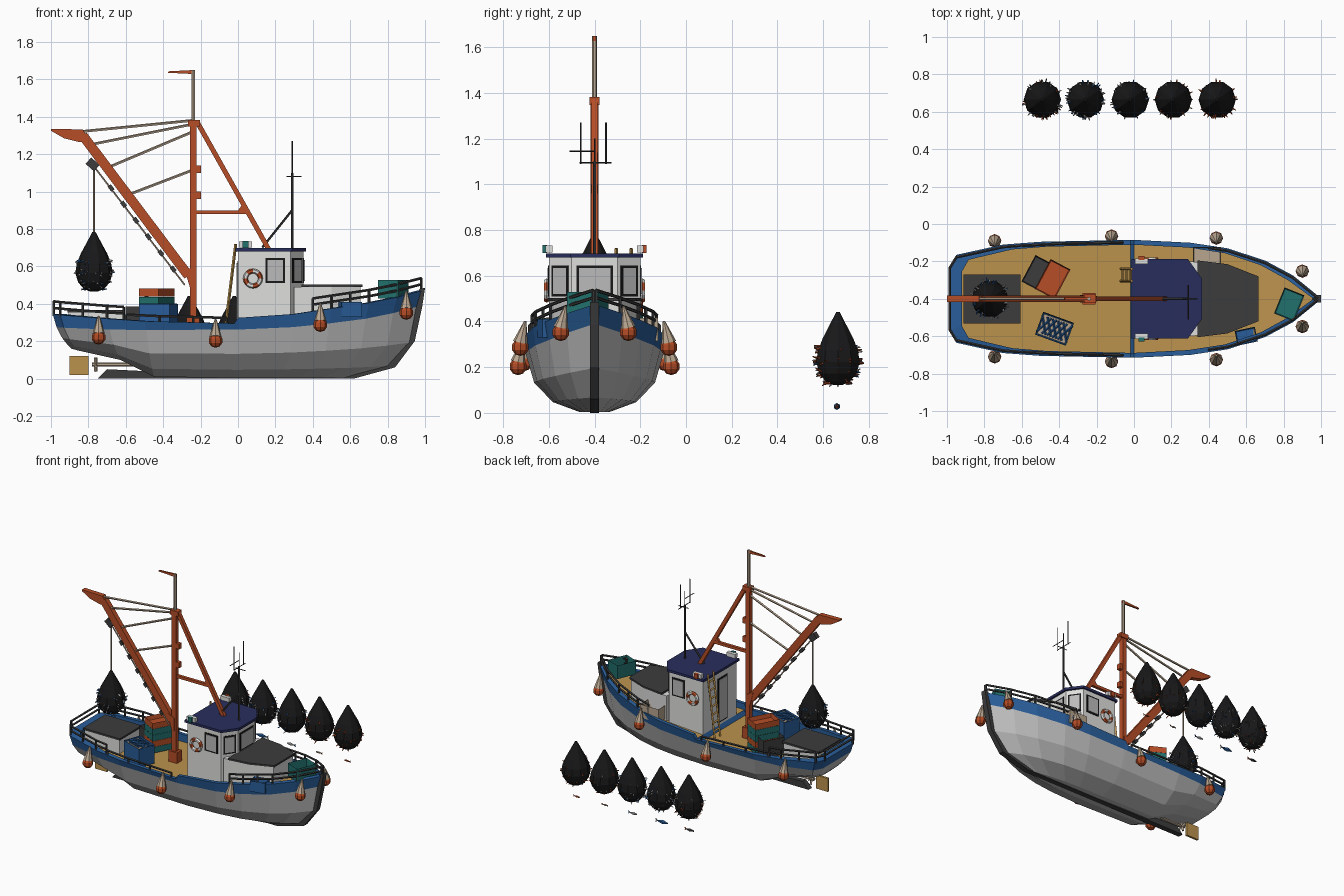
import bpy, bmesh, math, random
from mathutils import Vector, Matrix

if "Cube" in bpy.data.objects:
    bpy.data.objects.remove(bpy.data.objects["Cube"])

random.seed(4)
CY = -0.4  # boat centreline
COLOURS = {"hull_grey": (.5, .5, .5), "white": (.74, .74, .73), "blue": (.022, .11, .32), "navy": (.022, .027, .11),
           "orange": (.47, .075, .02), "tan": (.5, .29, .075), "teal": (.015, .16, .15), "dark_grey": (.045, .045, .045),
           "beige": (.48, .38, .28), "black": (.009, .009, .01)}
M = {}
for n, c in COLOURS.items():
    M[n] = bpy.data.materials.new(n)
    M[n].diffuse_color = (*c, 1)


def finish(name, bm, *mats):
    bmesh.ops.recalc_face_normals(bm, faces=bm.faces)
    me = bpy.data.meshes.new(name)
    bm.to_mesh(me)
    bm.free()
    for m in mats:
        me.materials.append(M[m])
    ob = bpy.data.objects.new(name, me)
    bpy.context.collection.objects.link(ob)
    return ob


def poly(bm, pts, mi=0):
    uniq = []
    for p in pts:
        if all((Vector(p) - Vector(q)).length > 1e-5 for q in uniq):
            uniq.append(p)
    if len(uniq) > 2:
        bm.faces.new([bm.verts.new(p) for p in uniq]).material_index = mi


def box(name, c, s, mat, rot=0):
    bm = bmesh.new()
    bmesh.ops.create_cube(bm, size=1, matrix=Matrix.Translation(c) @ Matrix.Rotation(math.radians(rot), 4, 'Z') @ Matrix.Diagonal((*s, 1)))
    return finish(name, bm, mat)


def prism(name, pts, axis, a, b, mat):
    """Extrude a flat outline along y (points x,z) or z (points x,y)."""
    bm = bmesh.new()
    f = (lambda p, h: (p[0], h, p[1])) if axis == 'y' else (lambda p, h: (p[0], p[1], h))
    lo, hi = [[bm.verts.new(f(p, h)) for p in pts] for h in (a, b)]
    bm.faces.new(lo)
    bm.faces.new(hi)
    for i in range(len(pts)):
        j = (i + 1) % len(pts)
        bm.faces.new((lo[i], lo[j], hi[j], hi[i]))
    return finish(name, bm, mat)


def add_rod(bm, p, q, r, r2=None, n=6):
    p, q = Vector(p), Vector(q)
    mat = Matrix.Translation((p + q) / 2) @ (q - p).to_track_quat('Z', 'Y').to_matrix().to_4x4()
    return bmesh.ops.create_cone(bm, cap_ends=True, segments=n, radius1=r, radius2=r if r2 is None else r2,
                                 depth=(q - p).length, matrix=mat)["verts"]


def rods(name, pairs, r, mat, n=6):
    bm = bmesh.new()
    for p, q in pairs:
        add_rod(bm, p, q, r, n=n)
    return finish(name, bm, mat)


def beam(name, p, q, w, h, mat):
    """Square beam in the centre plane, w across y and h in the xz plane."""
    d = Vector((q[0] - p[0], q[1] - p[1])).normalized()
    k = Vector((-d.y, d.x)) * h / 2
    a, b = Vector(p), Vector(q)
    return prism(name, [a - k, b - k, b + k, a + k], 'y', CY - w / 2, CY + w / 2, mat)


# hull, bulwark and deck: lofted stations (x, half width, sheer z, blue edge z, bottom z)
ST = [(-.99, .17, .345, .275, .16), (-.95, .235, .34, .272, .15), (-.7, .29, .32, .262, .1), (-.5, .305, .307, .26, .01),
      (-.02, .315, .295, .262, .003), (0, .315, .325, .262, .003), (.3, .3, .345, .275, .003), (.5, .27, .375, .295, .003),
      (.7, .205, .405, .32, .003), (.85, .125, .435, .35, .003), (.985, .015, .47, .385, .003)]
BOW, STERN = (.62, .64, .83, .94, .975, 1), (.9, .9, .92, .95, .98, 1)


def section(s):
    x, w, zt, zb, z0 = s
    sc = BOW if x > 0 else STERN
    zs = [z0, z0, z0 + .17 * (zb - z0), z0 + .5 * (zb - z0), zb, zt]
    pts = [(x * k, w * m, z) for k, m, z in zip(sc, (0, .2, .58, .84, .96, 1), zs)]
    xi, wi = x * (.97 if x > 0 else .93), max(w - .026, .003)
    zd = .25 if x < -.01 else zt - .045
    return pts + [(xi, wi, zt), (xi, wi, zd), (xi, 0, zd)]


bm = bmesh.new()
secs = [section(s) for s in ST]
for sg in (1, -1):
    side = [[(x, CY + sg * y, z) for x, y, z in s] for s in secs]
    for i in range(len(side) - 1):
        for j in range(8):
            mi = 0 if j < 4 else 1 if j < 7 or i == 4 else 2
            poly(bm, [side[i][j], side[i + 1][j], side[i + 1][j + 1], side[i][j + 1]], mi)
    P = side[0]
    C = [(p[0], CY, p[2]) for p in P]
    for j in range(7):
        poly(bm, [P[j], P[j + 1], C[j + 1], C[j]], 0 if j < 4 else 1)
bmesh.ops.remove_doubles(bm, verts=bm.verts, dist=1e-5)
finish("hull", bm, "hull_grey", "blue", "tan")
prism("keel_and_stem", [(-.75, 0), (.62, 0), (.84, .06), (.945, .2), (.985, .385), (1, .485), (.97, .48), (.945, .385),
                        (.89, .2), (.79, .09), (.6, .04), (-.5, .04), (-.7, .05)], 'y', CY - .02, CY + .02, "dark_grey")
box("rudder", (-.85, CY, .07), (.1, .016, .1), "tan")
rods("propeller_shaft", [((-.78, CY, .075), (-.55, CY, .075))], .01, "beige")
for k in range(4):
    a = math.pi / 2 * k + .3
    rods("propeller_blade", [((-.76, CY, .075), (-.76, CY + .038 * math.cos(a), .075 + .038 * math.sin(a)))], .009, "beige", 4)


# railings follow the sheer line
def sheer(x, sg, dz):
    for a, b in zip(ST, ST[1:]):
        if a[0] <= x <= b[0]:
            t = (x - a[0]) / (b[0] - a[0])
            w, z = a[1] + t * (b[1] - a[1]), a[2] + t * (b[2] - a[2])
            return Vector((x, CY + sg * max(w - .013, .004), z + dz))


def railing(name, xs, sg, heights):
    pairs = []
    for h in heights:
        pts = [sheer(x, sg, h) for x in xs]
        pairs += list(zip(pts, pts[1:]))
    pairs += [(sheer(x, sg, -.01), sheer(x, sg, heights[-1])) for x in xs]
    rods(name, pairs, .0075, "dark_grey", 5)


for sg in (1, -1):
    railing("stern_railing", (-.985, -.95, -.83, -.7, -.61), sg, (.033, .068))
    railing("side_railing", (-.6, -.42, -.24, -.06), sg, (.028,))
    railing("bow_railing", (.4, .5, .6, .7, .85, .98), sg, (.035, .068))
rods("stern_cross_rail", [(sheer(-.985, 1, h), sheer(-.985, -1, h)) for h in (.033, .068)], .0075, "dark_grey", 5)

# buoys hanging on the hull sides
for x, off, z in ((-.745, .31, .22), (-.12, .335, .203), (.44, .325, .287), (.9, .148, .352)):
    for sg in (1, -1):
        bm = bmesh.new()
        y = CY + sg * off
        bmesh.ops.create_uvsphere(bm, u_segments=8, v_segments=5, radius=.038, matrix=Matrix.Translation((x, y, z)))
        finish("buoy", bm, "orange")
        bm = bmesh.new()
        add_rod(bm, (x, y, z + .02), (x, y - sg * .022, z + .115), .033, .005, 8)
        finish("buoy_rope", bm, "beige")

# aft hatch and wheelhouse
box("aft_hatch", (-.76, CY, .3), (.29, .25, .11), "white")
box("aft_hatch_lid", (-.76, CY, .36), (.305, .262, .014), "dark_grey")
PLAN = [(0, -.2), (.28, -.2), (.35, -.1), (.35, .1), (.28, .2), (0, .2)]
prism("wheelhouse", [(x, CY + y) for x, y in PLAN], 'z', .25, .68, "white")
prism("wheelhouse_roof", [(.17 + (x - .17) * 1.08, CY + y * 1.06) for x, y in PLAN], 'z', .68, .698, "navy")
prism("fore_house", [(.3, CY - .2), (.5, CY - .18), (.655, CY - .115), (.655, CY + .115), (.5, CY + .18), (.3, CY + .2)], 'z', .3, .49, "white")
prism("fore_house_top", [(.34, CY - .205), (.5, CY - .185), (.665, CY - .12), (.665, CY + .12), (.5, CY + .185), (.34, CY + .205)], 'z', .49, .503, "dark_grey")


def window(name, c, ang, w, z0, z1):
    for k, (m, t, fr) in enumerate((("black", .008, 0), ("hull_grey", .014, .011))):
        box(name + ("_frame", "_pane")[k], (c[0], CY + c[1], (z0 + z1) / 2), (w - 2 * fr, t, z1 - z0 - 2 * fr), m, ang)


for sg in (1, -1):
    window("side_window", (.2, sg * .2), 0, .105, .51, .645)
    window("corner_window", (.315, sg * .15), -sg * 55, .09, .51, .645)
window("front_window", (.35, 0), 90, .16, .51, .645)
window("aft_door", (0, -.03), 90, .11, .3, .63)

for sg in (1, -1):
    # life rings with alternating colours, and roof lamps
    bpy.ops.mesh.primitive_torus_add(major_segments=16, minor_segments=6, major_radius=.04, minor_radius=.013,
                                     location=(.08, CY + sg * .21, .535), rotation=(math.pi / 2, 0, 0))
    ring = bpy.context.object
    ring.name = "life_ring"
    ring.data.materials.append(M["orange"])
    ring.data.materials.append(M["white"])
    for p in ring.data.polygons:
        p.material_index = int((math.atan2(p.center.y, p.center.x) + math.pi) / (math.pi / 4)) % 2
    box("lamp_box", (.04, CY + sg * .2, .717), (.07, .03, .03), "white")
    box("lamp_glass", (.04, CY + sg * .218, .717), (.03, .02, .035), "teal" if sg < 0 else "orange")

# ladder
lad = [((-.07, y, .25), (-.012, y, .72)) for y in (-.305, -.24)]
rung = [((-.07 + .058 * t, -.305, .25 + .47 * t), (-.07 + .058 * t, -.24, .25 + .47 * t)) for t in [i / 8 for i in range(1, 8)]]
rods("ladder", lad + rung, .008, "tan", 4)

# antenna
A = lambda y, z: (.29, y, z)
rods("antenna_mast", [(A(CY, .69), A(CY, 1.1)), ((.13, CY, .7), A(CY, .9))], .007, "dark_grey", 5)
rods("antenna_bars", [(A(-.465, 1.095), A(-.325, 1.095)), (A(-.51, 1.145), A(-.4, 1.145)), (A(-.46, 1.09), A(-.46, 1.27)),
                      (A(-.35, 1.09), A(-.35, 1.27)), (A(CY, 1.1), A(CY, 1.2)), ((.26, CY, 1.08), (.34, CY, 1.08))], .0035, "dark_grey", 4)

# mast, boom and rigging
box("mast", (-.24, CY, .815), (.034, .034, 1.13), "orange")
box("mast_foot", (-.24, CY, .29), (.07, .06, .08), "orange")
box("mast_cap", (-.235, CY, 1.365), (.065, .045, .035), "orange")
rods("mast_pole", [((-.24, CY, 1.37), (-.24, CY, 1.65))], .011, "beige")
prism("mast_pennant_arm", [(-.375, 1.635), (-.23, 1.628), (-.23, 1.65), (-.37, 1.643)], 'y', CY - .006, CY + .006, "orange")
for z in (1.12, .98):
    box("mast_clamp", (-.212, CY, z), (.03, .03, .04), "orange")
beam("boom", (-.265, .55), (-.83, 1.3), .036, .052, "orange")
prism("boom_foot", [(-.29, .6), (-.255, .48), (-.235, .48), (-.235, .58)], 'y', CY - .02, CY + .02, "orange")
prism("boom_head", [(-1, 1.335), (-.83, 1.332), (-.79, 1.27), (-.85, 1.265), (-.93, 1.285), (-1, 1.325)], 'y', CY - .018, CY + .018, "orange")
beam("mast_leg", (-.22, 1.375), (.165, .69), .026, .026, "orange")
beam("mast_strut", (-.23, .89), (.045, .89), .022, .02, "orange")
prism("strut_gusset", [(0, .9), (.03, .94), (.06, .885), (.0, .88)], 'y', CY - .01, CY + .01, "orange")
stays = [((-.24, 1.38), (-.84, 1.32)), ((-.24, 1.36), (-.79, 1.25)), ((-.24, 1.32), (-.69, 1.13)), ((-.24, 1.115), (-.58, .985))]
rods("stays", [((a, CY, b), (c, CY, d)) for (a, b), (c, d) in stays], .008, "beige", 5)
rods("hoist_rope", [((-.77, CY, .76), (-.77, CY, 1.13)), ((-.76, CY, 1.12), (-.285, CY, .5))], .005, "beige", 5)
beam("pulley_block", (-.8, 1.165), (-.755, 1.125), .035, .045, "dark_grey")
for i in range(6):
    t = .15 + .14 * i
    x, z = -.76 + .475 * t, 1.125 - .62 * t
    beam("rope_guide", (x, z), (x + .02, z - .026), .03, .022, "dark_grey")


# crates: open boxes with sunken floor
def crate(name, c, s, rot, mat):
    bm = bmesh.new()
    bmesh.ops.create_cube(bm, size=1, matrix=Matrix.Translation(c) @ Matrix.Rotation(math.radians(rot), 4, 'Z') @ Matrix.Diagonal((*s, 1)))
    top = max(bm.faces, key=lambda f: f.calc_center_median().z)
    bmesh.ops.inset_region(bm, faces=[top], thickness=.009)
    bmesh.ops.translate(bm, verts=top.verts, vec=(0, 0, -s[2] * .7))
    return finish(name, bm, mat)


crate("black_crate", (-.52, -.26, .32), (.1, .16, .13), -28, "dark_grey")
for z, m in ((.28, "teal"), (.325, "orange"), (.37, "teal"), (.415, "teal"), (.46, "orange")):
    crate("stacked_crate", (-.435, -.295, z), (.12, .18, .044), -28, m)
crate("bow_crate", (.83, -.43, .478), (.115, .15, .1), -22, "teal")
crate("blue_crate", (.6, -.6, .37), (.11, .08, .08), 12, "blue")
crate("beige_crate", (.39, -.17, .365), (.15, .095, .1), 0, "beige")
crate("lattice_crate", (-.425, -.56, .33), (.175, .13, .14), -20, "blue")
box("lattice_lining", (-.425, -.56, .385), (.157, .112, .01), "beige", -20)
R = Matrix.Rotation(math.radians(-20), 4, 'Z')
for i in range(-2, 3):
    for d in (1, -1):
        a, b = [Vector((-.425, -.56, .396)) + R @ Vector((i * .03 + d * e, e * 1.8, 0)) for e in (-.026, .026)]
        rods("lattice_slat", [(a, b)], .006, "blue", 4)


# net bags: ten-sided teardrops with catch poking through the lower half
def net(name, x, y, z, count, catch):
    prof = [(.02, 0), (.055, .015), (.085, .05), (.1, .1), (.092, .15), (.07, .205), (.04, .26), (.008, .32)]
    bm = bmesh.new()
    rings = [[(x + r * math.cos(k * math.pi / 5), y + r * math.sin(k * math.pi / 5), z + h) for k in range(10)] for r, h in prof]
    for a, b in zip(rings, rings[1:]):
        for k in range(10):
            poly(bm, [a[k], a[k - 1], b[k - 1], b[k]])
    poly(bm, rings[0])
    poly(bm, rings[-1])
    bmesh.ops.remove_doubles(bm, verts=bm.verts, dist=1e-5)
    for _ in range(count):
        r, h = random.choice(prof[1:5])
        a = random.uniform(0, 2 * math.pi)
        d = Vector((math.cos(a), math.sin(a), random.uniform(-.6, .4)))
        p = Vector((x, y, z + h + random.uniform(-.01, .02))) + Vector((d.x, d.y, 0)) * (r - .012)
        mi = random.randint(1, len(catch))
        for v in add_rod(bm, p, p + d * random.uniform(.016, .027), .006, .002, 4):
            for f in v.link_faces:
                f.material_index = mi
    finish(name, bm, "black", *catch)


def fish(name, x, length, mats):
    bm = bmesh.new()
    y, z, l = .66, .028, length / 2
    add_rod(bm, (x - l, y, z), (x - .2 * l, y, z), .004, .3 * l, 6)
    add_rod(bm, (x - .2 * l, y, z), (x + .7 * l, y, z), .3 * l, .07 * l, 6)
    finish(name, bm, mats[0])
    prism(name + "_tail", [(x + .6 * l, z), (x + l, z + .3 * l), (x + .9 * l, z), (x + l, z - .3 * l)], 'y', y - .003, y + .003, mats[-1])


net("hanging_net", -.77, CY, .465, 90, ("blue", "white", "hull_grey"))
for x, n, c, l in ((-.49, 90, ("dark_grey", "hull_grey", "orange"), .075), (-.26, 90, ("blue", "white", "hull_grey"), .1),
                   (-.02, 50, ("hull_grey", "blue"), .07), (.21, 45, ("beige", "orange"), .05), (.445, 45, ("orange",), .05)):
    net("net_bag", x, .665, .122, n, c)
    fish("loose_catch", x, l, c)

for m in bpy.data.materials:
    if m.users and not m.is_grease_pencil:
        m.use_nodes = True
        m.node_tree.nodes["Principled BSDF"].inputs["Base Color"].default_value = m.diffuse_color
